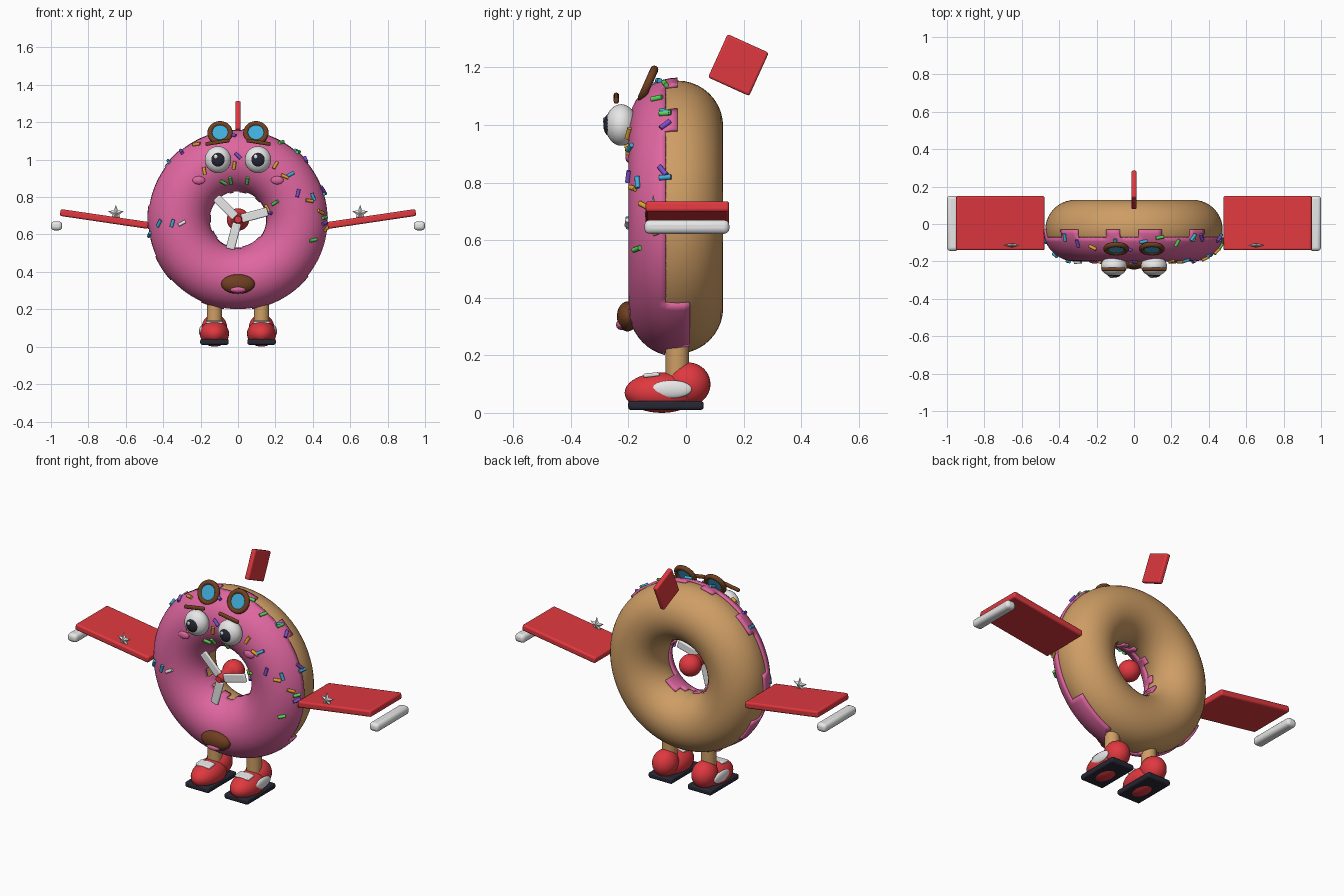
import bpy, bmesh, math, random
from mathutils import Vector, Matrix

if "Cube" in bpy.data.objects:
    bpy.data.objects.remove(bpy.data.objects["Cube"])

random.seed(4)
C = {}
for name, rgb in {
    "pink": (0.74, 0.133, 0.352), "tan": (0.62, 0.34, 0.13), "red": (0.74, 0.04, 0.05),
    "white": (0.85, 0.85, 0.85), "dark": (0.02, 0.02, 0.035), "brown": (0.16, 0.05, 0.015),
    "blue": (0.05, 0.42, 0.7), "green": (0.1, 0.68, 0.1), "yellow": (0.75, 0.38, 0.03),
    "purple": (0.2, 0.08, 0.6)}.items():
    C[name] = bpy.data.materials.new(name)
    C[name].diffuse_color = (*rgb, 1)

CZ, CY, R = 0.68, -0.03, 0.315      # ring centre and main radius
RI = 0.17                           # icing tube radius


def finish(name, col, smooth=True):
    o = bpy.context.object
    o.name = name
    o.data.materials.append(C[col])
    if smooth:
        bpy.ops.object.shade_smooth_by_angle(angle=math.radians(40))
    return o


def ball(name, col, loc, r, rot=(0, 0, 0)):
    bpy.ops.mesh.primitive_uv_sphere_add(segments=32, ring_count=20, radius=1, location=loc, rotation=rot)
    bpy.context.object.scale = r
    return finish(name, col)


def box(name, col, loc, size, rot=(0, 0, 0), bevel=0.01):
    bpy.ops.mesh.primitive_cube_add(size=1, location=loc, rotation=rot)
    o = bpy.context.object
    for v in o.data.vertices:
        v.co = [a * b for a, b in zip(v.co, size)]
    m = o.modifiers.new("bevel", 'BEVEL')
    m.width, m.segments = bevel, 3
    return finish(name, col)


def rod(name, col, loc, r, length, rot=(0, 0, 0), r2=None, sides=24):
    bpy.ops.mesh.primitive_cone_add(vertices=sides, radius1=r, radius2=r if r2 is None else r2,
                                    depth=length, location=loc, rotation=rot)
    return finish(name, col)


def from_bmesh(name, col, bm):
    me = bpy.data.meshes.new(name)
    bmesh.ops.recalc_face_normals(bm, faces=bm.faces)
    bm.to_mesh(me)
    bm.free()
    o = bpy.data.objects.new(name, me)
    bpy.context.collection.objects.link(o)
    bpy.ops.object.select_all(action='DESELECT')
    o.select_set(True)
    bpy.context.view_layer.objects.active = o
    return o


# dough ring
bpy.ops.mesh.primitive_torus_add(major_radius=R, minor_radius=0.159, major_segments=96,
                                 minor_segments=40, location=(0, CY, CZ), rotation=(math.pi / 2, 0, 0))
finish("dough_ring", "tan")

# icing shell: tube faces kept up to a stepped limit that makes the drips
DRIPS = [(38, 52, 90), (73, 86, 90), (100, 108, 90), (129, 143, 90), (172, 187, 90),
         (205, 222, 105), (247, 262, 90), (280, 292, 90), (292, 322, 105)]


def limit(deg):
    return next((l for a, b, l in DRIPS if a <= deg < b), 75)


def tube_point(t, a, r=RI):
    rho = R + r * math.sin(a)
    return Vector((rho * math.cos(t), CY - r * math.cos(a), CZ + rho * math.sin(t)))


bm = bmesh.new()
N, M = 120, 48
grid = [[bm.verts.new(tube_point(2 * math.pi * i / N, 2 * math.pi * j / M)) for j in range(M)] for i in range(N)]
for i in range(N):
    for j in range(M):
        a = (j + 0.5) * 360 / M
        a = a if a < 180 else a - 360
        if abs(a) < limit((i + 0.5) * 360 / N):
            k, l = (i + 1) % N, (j + 1) % M
            bm.faces.new((grid[i][j], grid[k][j], grid[k][l], grid[i][l]))
bmesh.ops.delete(bm, geom=[v for v in bm.verts if not v.link_faces], context='VERTS')
icing = from_bmesh("icing", "pink", bm)
if icing.data.polygons[0].normal.dot(icing.data.polygons[0].center - tube_point(0.02, 0, 0)) < 0:
    icing.data.flip_normals()
sol = icing.modifiers.new("thickness", 'SOLIDIFY')
sol.thickness, sol.offset = 0.015, -1
finish("icing", "pink")

# sprinkles: front positions x, z as (hundredths), grouped by colour
SPRINKLES = {
    "blue": [(-37, 99), (-42, 66), (-47, 60), (-35, 66), (32, 105), (40, 80), (28, 92), (5, 115), (47, 82), (-10, 114)],
    "green": [(-8, 88), (-4, 89), (5, 89), (23, 109), (33, 105), (20, 77), (40, 57), (46, 69), (14, 115)],
    "yellow": [(-2, 97), (-18, 94), (25, 91), (38, 78), (16, 74), (47, 63), (20, 97), (-22, 108), (44, 72)],
    "purple": [(0, 102), (32, 82), (45, 84), (17, 72), (36, 100), (46, 66), (-3, 113), (-30, 104)],
    "white": [(-30, 66)]}
for col, spots in SPRINKLES.items():
    for x, z in spots:
        x, z = x / 100, z / 100 - CZ
        s = max(-0.97, min(0.97, (math.hypot(x, z) - R) / RI))
        t, a = math.atan2(z, x), math.asin(s)
        p = tube_point(t, a, RI + 0.004)
        n = (p - tube_point(t, 0, 0)).normalized()
        d = Matrix.Rotation(random.uniform(0, math.pi), 3, n) @ n.orthogonal()
        rod("sprinkle_" + col, col, p, 0.009, 0.042, d.to_track_quat('Z', 'Y').to_euler(), sides=10)

# mouth and tongue
ball("mouth", "brown", (0, -0.203, 0.335), (0.09, 0.037, 0.052))
ball("tongue", "pink", (0, -0.225, 0.306), (0.042, 0.018, 0.018))

# propeller in the hole
ball("propeller_hub", "red", (0, -0.04, CZ), (0.06, 0.06, 0.06))
rod("propeller_nose", "red", (0, -0.115, CZ), 0.05, 0.13, (math.pi / 2, 0, 0), r2=0.018)
for deg in (15, 135, 255):
    a = math.radians(deg)
    box("propeller_blade", "white", (0.092 * math.cos(a), -0.155, CZ + 0.092 * math.sin(a)),
        (0.145, 0.016, 0.048), (0, -a, 0), 0.007)

# tail fin
box("tail_fin", "red", (0, 0.182, 1.208), (0.028, 0.157, 0.165), (math.radians(-24.4), 0, 0), 0.008)


def star(x):
    # upright five-pointed star with a raised middle on both sides
    bm = bmesh.new()
    c = Vector((x, -0.114, 0.712))
    rim = []
    for i in range(10):
        a, r = math.pi / 2 + i * math.pi / 5, 0.019 if i % 2 else 0.046
        rim.append(bm.verts.new(c + Vector((r * math.cos(a), 0, r * math.sin(a)))))
    for y in (-0.011, 0.011):
        apex = bm.verts.new(c + Vector((0, y, 0)))
        for i in range(10):
            bm.faces.new((rim[i], rim[(i + 1) % 10], apex))
    from_bmesh("wing_star", "white", bm)
    finish("wing_star", "white", False)


for s in (-1, 1):
    # wings with tips and stars
    box("wing", "red", (s * 0.715, 0.005, 0.683), (0.476, 0.29, 0.037), (0, -s * math.radians(8.4), 0))
    box("wing_tip", "white", (s * 0.97, 0.003, 0.646), (0.06, 0.295, 0.048), bevel=0.018)
    star(s * 0.653)
    # eyes, brows and cheeks
    x = s * 0.107
    ball("eye", "white", (x, -0.225, 1.0), (0.07, 0.055, 0.072))
    ball("pupil", "dark", (x, -0.265, 1.0), (0.038, 0.022, 0.039))
    ball("eye_glint", "white", (x - 0.012, -0.284, 1.016), (0.011, 0.005, 0.011))
    box("eyebrow", "brown", (s * 0.11, -0.242, 1.093), (0.13, 0.018, 0.02), (0, s * math.radians(9), 0), 0.007)
    ball("cheek", "pink", (s * 0.21, -0.197, 0.89), (0.034, 0.014, 0.022))
    # goggles
    tilt = (math.radians(90 - 24), 0, 0)
    g = (s * 0.096, -0.132, 1.143)
    bpy.ops.mesh.primitive_torus_add(major_radius=0.054, minor_radius=0.014, major_segments=36,
                                     minor_segments=12, location=g, rotation=tilt)
    finish("goggle_rim", "brown")
    rod("goggle_lens", "blue", g, 0.05, 0.014, tilt, sides=32)
    # legs and shoes
    x = s * 0.126
    rod("leg", "tan", (x, -0.03, 0.19), 0.041, 0.14)
    ball("shoe_toe", "red", (x, -0.085, 0.07), (0.078, 0.128, 0.07))
    ball("shoe_heel", "red", (x, 0.008, 0.1), (0.068, 0.077, 0.075))
    box("shoe_sole", "dark", (x, -0.07, 0.026), (0.152, 0.262, 0.032), bevel=0.01)
    box("shoe_tongue", "white", (x, -0.12, 0.132), (0.09, 0.055, 0.014), (math.radians(6), 0, 0), 0.005)
    ball("shoe_side_patch", "white", (x + s * 0.068, -0.05, 0.082), (0.014, 0.07, 0.031))

for m in bpy.data.materials:
    if m.users and not m.is_grease_pencil:
        m.use_nodes = True
        m.node_tree.nodes["Principled BSDF"].inputs["Base Color"].default_value = m.diffuse_color
